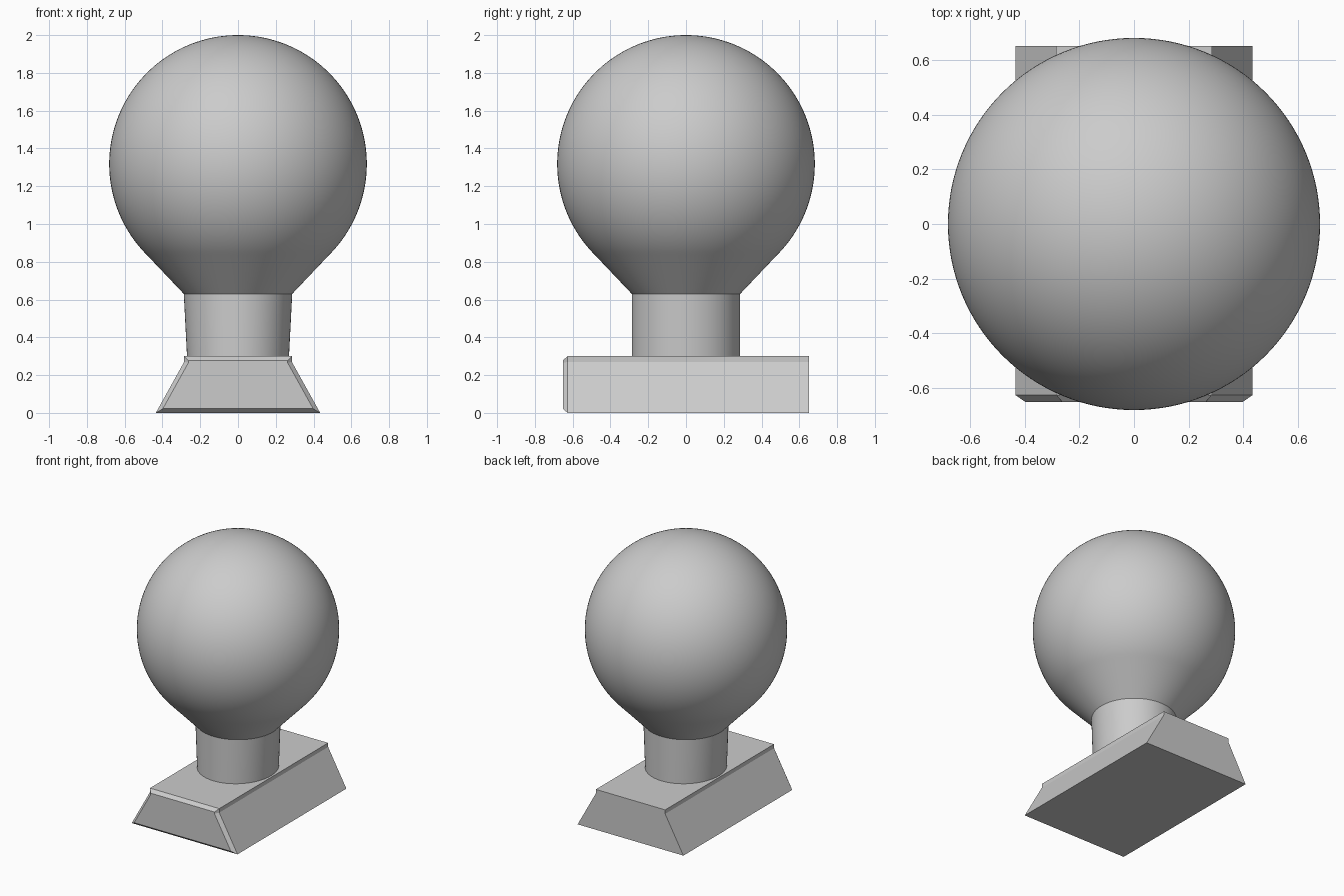
import bpy, bmesh, math

if "Cube" in bpy.data.objects:
    bpy.data.objects.remove(bpy.data.objects["Cube"])

grey = bpy.data.materials.new("plain_grey")
grey.diffuse_color = (0.6, 0.6, 0.6, 1)
grey.use_nodes = True
grey.node_tree.nodes["Principled BSDF"].inputs["Base Color"].default_value = grey.diffuse_color

SEG = 128
BALL_R, BALL_Z = 0.682, 1.318
NECK_R, NECK_TOP, BASE_TOP = 0.287, 0.63, 0.30


def finish(name, bm, smooth):
    bmesh.ops.recalc_face_normals(bm, faces=bm.faces)
    mesh = bpy.data.meshes.new(name)
    bm.to_mesh(mesh)
    bm.free()
    mesh.materials.append(grey)
    obj = bpy.data.objects.new(name, mesh)
    bpy.context.collection.objects.link(obj)
    if smooth:
        bpy.ops.object.select_all(action='DESELECT')
        bpy.context.view_layer.objects.active = obj
        obj.select_set(True)
        bpy.ops.object.shade_smooth_by_angle(angle=math.radians(30))
    return obj


def bridge(bm, a, b):
    n = len(a)
    for i in range(n):
        j = (i + 1) % n
        bm.faces.new((a[i], a[j], b[j], b[i]))


def loft(name, rings, tip=None):
    """Skin elliptical rings (rx, ry, z), optionally closed by a tip."""
    bm = bmesh.new()
    loops = [[bm.verts.new((rx * math.cos(2 * math.pi * i / SEG),
                            ry * math.sin(2 * math.pi * i / SEG), z))
              for i in range(SEG)] for rx, ry, z in rings]
    for a, b in zip(loops, loops[1:]):
        bridge(bm, a, b)
    if tip is not None:
        top = bm.verts.new((0, 0, tip))
        last = loops[-1]
        for i in range(SEG):
            bm.faces.new((last[i], last[(i + 1) % SEG], top))
    return finish(name, bm, True)


# Ball that runs tangentially into a conical underside
rings = [(NECK_R, NECK_R, NECK_TOP)]
start = math.radians(-45)
STEPS = 64
for k in range(STEPS):
    a = start + (math.pi / 2 - start) * k / STEPS
    r = BALL_R * math.cos(a)
    rings.append((r, r, BALL_Z + BALL_R * math.sin(a)))
loft("ball_knob", rings, tip=BALL_Z + BALL_R)

# Neck: round at the top, slightly narrowed across x at the base
loft("neck", [(0.270, NECK_R, BASE_TOP), (NECK_R, NECK_R, NECK_TOP)])

# Dovetail base with a short upright lip and a chamfered front end
outer = [(0.435, 0.0), (0.285, 0.27), (0.285, BASE_TOP)]
inner = [(0.398, 0.022), (0.263, 0.265), (0.263, 0.278)]
bm = bmesh.new()
sections = []
for half, y in ((inner, -0.652), (outer, -0.627), (outer, 0.652)):
    outline = half + [(-x, z) for x, z in reversed(half)]
    sections.append([bm.verts.new((x, y, z)) for x, z in outline])
for a, b in zip(sections, sections[1:]):
    bridge(bm, a, b)
bm.faces.new(sections[0])
bm.faces.new(sections[-1])
finish("dovetail_base", bm, False)
